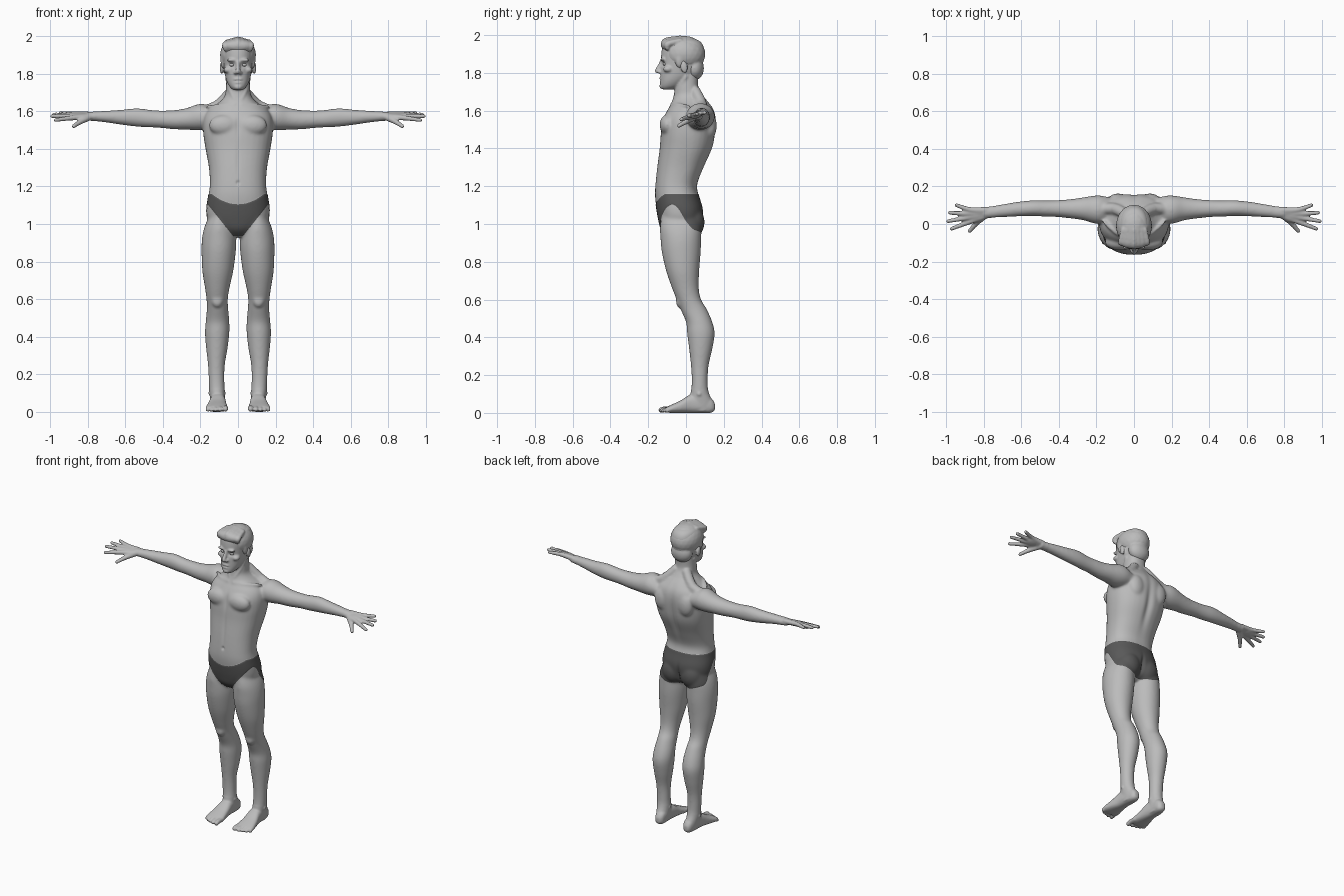
import bpy
import bmesh
from math import cos, sin, pi, exp, copysign, radians
from mathutils import Matrix, Vector, Euler

# All sizes below are in hundredths of a unit; finish() scales them down
BOTH = (1, -1)
MIDDLE = (1,)

default_cube = bpy.data.objects.get("Cube")
if default_cube:
    bpy.data.objects.remove(default_cube, do_unlink=True)


def make_material(name, value):
    material = bpy.data.materials.new(name)
    material.use_nodes = True
    colour = (value, value, value, 1)
    material.diffuse_color = colour
    material.node_tree.nodes["Principled BSDF"].inputs["Base Color"].default_value = colour
    return material


def unit_ball(detail):
    """Points and face corners of a unit ball, reused for every round part."""
    ball = bmesh.new()
    bmesh.ops.create_icosphere(ball, subdivisions=detail, radius=1)
    ball.verts.index_update()
    points = [v.co.copy() for v in ball.verts]
    corners = [[v.index for v in face.verts] for face in ball.faces]
    ball.free()
    return points, corners


skin = make_material("light grey skin", 0.5)
cloth = make_material("dark grey cloth", 0.1)
FINE_BALL = unit_ball(3)
SMALL_BALL = unit_ball(2)


def smooth_rows(rows, steps=5):
    """Pass a smooth curve through rows of numbers."""
    result = []
    last = len(rows) - 1
    for i in range(last):
        quad = list(zip(rows[max(i - 1, 0)], rows[i], rows[i + 1], rows[min(i + 2, last)]))
        for step in range(steps):
            u = step / steps
            result.append([b + 0.5 * u * (c - a + u * (2 * a - 5 * b + 4 * c - d
                           + u * (3 * b - a - 3 * c + d))) for a, b, c, d in quad])
    result.append(list(rows[last]))
    return result


def loft(bm, axis, rows, power=2.0, sides=BOTH, count=32):
    """Skin rounded sections; a row is position, then low and high of the other two axes."""
    first, second = [i for i in range(3) if i != axis]

    def bend(value):
        return copysign(abs(value) ** (2 / power), value)

    for side in sides:
        rings = []
        for place, a0, a1, b0, b1 in smooth_rows(rows):
            ring = []
            for k in range(count):
                angle = 2 * pi * k / count
                point = Vector((0, 0, 0))
                point[axis] = place
                point[first] = (a0 + a1) / 2 + (a1 - a0) / 2 * bend(cos(angle))
                point[second] = (b0 + b1) / 2 + (b1 - b0) / 2 * bend(sin(angle))
                point.x *= side
                ring.append(bm.verts.new(point))
            rings.append(ring)
        for low, high in zip(rings, rings[1:]):
            for k in range(count):
                n = (k + 1) % count
                bm.faces.new((low[k], low[n], high[n], high[k]))
        bm.faces.new(rings[0][::-1])
        bm.faces.new(rings[-1])


def blob(bm, centre, size, turn=(0, 0, 0), sides=BOTH, ball=FINE_BALL):
    """Add an ellipsoid, mirrored if asked."""
    points, corners = ball
    turn = Euler([radians(angle) for angle in turn]).to_matrix().to_4x4()
    for side in sides:
        matrix = (Matrix.Diagonal((side, 1, 1, 1)) @ Matrix.Translation(centre)
                  @ turn @ Matrix.Diagonal((*size, 1)))
        verts = [bm.verts.new(matrix @ point) for point in points]
        for face in corners:
            bm.faces.new([verts[i] for i in face[::side]])


def sweep(bm, points, sides=BOTH):
    """Run a ball of changing radius along a curved path."""
    for x, y, z, radius in smooth_rows(points, 11):
        blob(bm, (x, y, z), (radius,) * 3, sides=sides, ball=SMALL_BALL)


def fuse(bm):
    """Merge overlapping parts into one skin."""
    mesh = bpy.data.meshes.new("parts")
    bm.to_mesh(mesh)
    bm.free()
    helper = bpy.data.objects.new("parts", mesh)
    bpy.context.scene.collection.objects.link(helper)
    remesh = helper.modifiers.new("fuse", "REMESH")
    remesh.mode = "VOXEL"
    remesh.voxel_size = 0.55
    graph = bpy.context.evaluated_depsgraph_get()
    fused = bmesh.new()
    fused.from_mesh(helper.evaluated_get(graph).to_mesh())
    bpy.data.objects.remove(helper, do_unlink=True)
    return fused


def relax(bm, verts, times):
    for _ in range(times):
        bmesh.ops.smooth_vert(bm, verts=verts, factor=0.5, use_axis_x=True,
                              use_axis_y=True, use_axis_z=True)


def dent(bm, centre, reach, push, sides=MIDDLE):
    """Push the surface along y with a soft round brush."""
    x, y, z = centre
    near = [v for v in bm.verts if abs(v.co.z - z) < 3 * reach[2]]
    for side in sides:
        for v in near:
            d = ((v.co.x - side * x) / reach[0], (v.co.y - y) / reach[1],
                 (v.co.z - z) / reach[2])
            v.co.y += push * exp(-sum(e * e for e in d))


def finish(name, bm, materials):
    bmesh.ops.scale(bm, vec=(0.01,) * 3, verts=bm.verts[:])
    for face in bm.faces:
        face.smooth = True
    mesh = bpy.data.meshes.new(name)
    bm.to_mesh(mesh)
    bm.free()
    for material in materials:
        mesh.materials.append(material)
    bpy.context.scene.collection.objects.link(bpy.data.objects.new(name, mesh))


body = bmesh.new()

# Torso and neck: height, half width, front, back
torso = [(93, 5, -9, 2), (97, 11, -13, 7), (102, 16, -14.5, 8.5), (108, 16.8, -15.6, 8.8),
         (115, 15.8, -16.4, 6.8), (121, 15, -16.2, 6), (130, 15.5, -15.3, 9.5),
         (140, 17.3, -14, 14), (148, 18.5, -13.4, 15.6), (155, 18.5, -12.4, 16),
         (160, 16.5, -10, 15), (164, 11, -7.7, 12.5), (168, 7.2, -6.5, 9),
         (173, 6.4, -6, 6.5), (182, 6, -6, 7)]
loft(body, 2, [(z, -w, w, front, back) for z, w, front, back in torso], 2.3, MIDDLE)
blob(body, (7.5, -9.8, 152.5), (8, 4.2, 5.6))          # chest
blob(body, (8.5, 12.5, 152), (5.5, 3.8, 7.5))          # shoulder blades
blob(body, (6.8, 3.5, 101), (7.3, 6.2, 8))             # buttocks
blob(body, (19.5, 7.5, 157.3), (5.5, 7, 6.5))          # shoulders
sweep(body, [(4, 5, 170, 3), (10, 8, 163.5, 3.2), (17, 8, 160.5, 3)])
sweep(body, [(2, -7.5, 163.5, 1), (9, -5, 163.3, 1), (16, 1, 162.5, 1)])
sweep(body, [(1.2, -6.5, 165, 1), (4, -4, 171, 1.2), (5.8, 0, 178, 1.2)])

# Legs
loft(body, 2, [(104, 4, 15.5, -13, 7), (98, 2.2, 18, -13.8, 8), (92, 1, 19.2, -13.5, 8),
               (85, 1.2, 19.4, -12.8, 7.8), (75, 2.5, 19, -10.5, 7), (66, 4.5, 17.6, -7.4, 6.8),
               (60, 5.4, 16.8, -5, 8), (55, 5.2, 16.6, -3, 11), (48, 4.6, 17.2, 0, 14),
               (42, 4.6, 17.6, 0.6, 15.2), (34, 5.5, 17, 1.6, 14), (25, 7, 16, 2.6, 12),
               (17, 7.2, 15.6, 3, 11.5), (11, 7, 15.3, 2.5, 12), (5, 7, 14.5, 1, 14.5),
               (1, 7.5, 13.8, 2, 14.5)])
blob(body, (11, -3.4, 59), (3, 2, 3.5))                # kneecaps
blob(body, (11.2, 7, 10), (4.8, 2.2, 2.2))             # ankles

# Feet and toes
loft(body, 1, [(15.3, 9, 12, 1.5, 5), (13, 7.3, 13.5, 0, 8), (7, 7, 14.5, 0, 10),
               (2, 6.5, 15, 0, 9.5), (-3, 6, 16.2, 0, 6.5), (-8, 5.3, 17.2, 0, 4.2),
               (-10.5, 5.4, 17, 0.3, 3)], 2.5)
for x, tip, radius in [(6.7, -13.2, 1.5), (9.6, -13, 1.2), (12, -12.2, 1.1),
                       (14.2, -11.3, 1.1), (16.2, -10, 1)]:
    sweep(body, [(x, -7, 2, radius), (x, tip + 2, 2, radius), (x, tip, radius, radius)])

# Arms
loft(body, 0, [(12, 1, 14, 151, 161), (18, 0, 15.2, 150, 163.8), (22, 0.5, 15, 149.8, 163.6),
               (27, 2, 14.2, 150.2, 161.8), (34, 3, 13.2, 150.4, 160.6),
               (42, 3.8, 12.6, 151.2, 160.4), (47, 3.9, 12.5, 151.4, 160.8),
               (54, 4.2, 12.6, 151.8, 161.6), (62, 4, 11.8, 152.8, 160.8),
               (70, 3.6, 10.5, 154, 160.3), (77, 3.2, 9.3, 154.8, 159.8),
               (80, 3.2, 9, 155, 159.6)])

# Hands: wrist, knuckle and tip of each finger
blob(body, (84.5, 4.7, 157.4), (6, 4, 1.7), turn=(14, 0, 0))
for wrist, knuckle, tip in [((79, 4.5, 157), (88, 1, 156.5), (97, -2.5, 155.3)),
                            ((79, 5.5, 157.3), (89, 3.3, 157.4), (99, 1.5, 157.4)),
                            ((79, 6.5, 157.7), (88.5, 5.6, 158), (98, 6, 158.3)),
                            ((79, 7.3, 158), (87, 7.6, 158.6), (94.5, 10, 159)),
                            ((80, 4, 156.5), (84, 0.3, 154.3), (87.5, -3.8, 152))]:
    sweep(body, [(*wrist, 1.9), (*knuckle, 1.45), (*tip, 1.1)])

# Head: height, half width, front, back
head = [(171.3, 2.5, -12.8, -7), (173, 4.4, -13.6, -3), (176, 6, -13.6, 1),
        (180, 7.1, -13.5, 6.5), (185, 7.8, -13.2, 9), (190, 8.2, -13.1, 9.8),
        (194, 8, -12.3, 9.3), (197, 6.5, -9.5, 7), (198.8, 3, -5, 2)]
loft(body, 2, [(z, -w, w, front, back) for z, w, front, back in head], 2.2, MIDDLE)
sweep(body, [(0, -13, 186, 1), (0, -14.3, 183, 1.2), (0, -15.3, 181, 1.3)], MIDDLE)
blob(body, (1.3, -14, 180.5), (1, 1.3, 0.9))           # nostrils
blob(body, (3.2, -12.4, 187.2), (3, 1.2, 0.9))         # brows
blob(body, (5.3, -9.5, 182), (2.4, 2.6, 1.8))          # cheekbones
blob(body, (0, -13.3, 176.9), (2.4, 1, 0.7), sides=MIDDLE)
blob(body, (0, -13.1, 175.4), (2.1, 1, 0.7), sides=MIDDLE)
blob(body, (0, -12.8, 173), (2.3, 1.3, 1.5), sides=MIDDLE)
blob(body, (8.7, -1, 183), (1, 1.9, 3.3), turn=(10, 0, 0))

body = fuse(body)
relax(body, [v for v in body.verts if 12 < v.co.z < 166 and abs(v.co.x) < 76], 12)
relax(body, body.verts[:], 2)

# Grooves and hollows
dent(body, (0, 14, 140), (2.2, 6, 18), -1.2)           # spine
dent(body, (0, 9, 100), (1.2, 4, 6), -1.6)             # between buttocks
dent(body, (0, -13.5, 153), (1.2, 3, 6), 0.6)          # breastbone
dent(body, (0, -15.5, 135), (1, 3, 10), 0.4)           # belly line
dent(body, (0, -16, 122), (0.8, 2, 1), 0.8)            # navel
dent(body, (0, -14.2, 176.2), (2.4, 1.2, 0.5), 0.6)    # mouth
dent(body, (3.3, -13, 184.7), (2, 2, 1.3), 1.3, BOTH)  # eye sockets


def briefs_field(point):
    """Positive inside the briefs, zero along the waist and leg openings."""
    x, y, z = abs(point.x), point.y, point.z
    front = min(max((-y - 2) / 8, 0), 1)
    waist = 116 - 5.5 * front * max(0, 1 - (x / 14) ** 2)
    forward = min(max((5 - y) / 13, 0), 1)
    forward *= forward * (3 - 2 * forward)
    front_leg = 93.5 + 1.25 * max(0, x - 2.5)
    back_leg = 94 + 0.35 * max(0, x - 8)
    return min(waist - z, z - back_leg - (front_leg - back_leg) * forward)


# Briefs: cut a clean outline into the skin, then colour and lift the inside
field = {v: briefs_field(v.co) for v in body.verts}
outline = []
for edge in body.edges[:]:
    start, end = edge.verts
    f0, f1 = field[start], field[end]
    if (f0 > 0) != (f1 > 0):
        outline.append(bmesh.utils.edge_split(edge, start, f0 / (f0 - f1))[1])
bmesh.ops.connect_verts(body, verts=outline)
for face in body.faces:
    face.material_index = int(briefs_field(face.calc_center_median()) > 0)
body.normal_update()
for v, value in field.items():
    if value > 0.1:
        v.co += v.normal * 0.2
finish("body", body, [skin, cloth])

# Eyes
eyes = bmesh.new()
blob(eyes, (3.2, -11, 184.7), (1.4, 1.2, 0.9))
finish("eyes", eyes, [skin])

# Hair: cap, nape, sideburns and swept-back locks
hair = bmesh.new()
blob(hair, (0, -1, 190), (9.6, 11.3, 9.6), sides=MIDDLE)
blob(hair, (0, 4.5, 182.5), (7.2, 5, 6.5), sides=MIDDLE)
blob(hair, (7.7, -3.5, 187), (1.6, 2.2, 4.5))
blob(hair, (0, -9.3, 194.8), (8, 4, 3.4), sides=MIDDLE)
for i in range(-3, 4):
    drop = abs(i) * 0.5
    sweep(hair, [(i * 2.2, -11.3 + drop, 193.2, 1.4), (i * 2.3, -11 + drop, 196.8 - drop, 1.7),
                 (i * 1.9, -3, 198.5 - drop, 1.4)], MIDDLE)
hair = fuse(hair)
relax(hair, hair.verts[:], 3)
finish("hair", hair, [skin])
